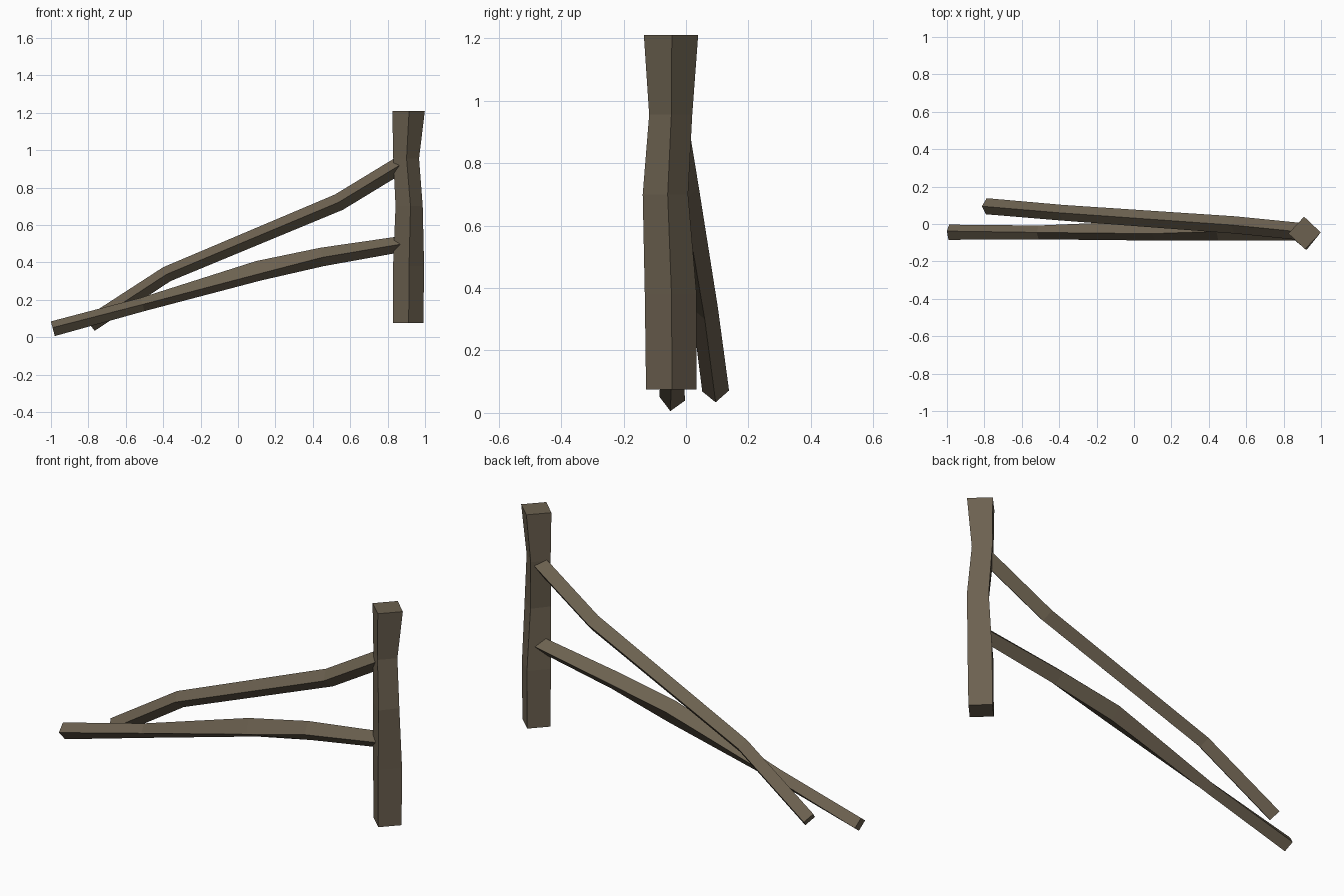
import bpy, bmesh, math
from mathutils import Vector

if "Cube" in bpy.data.objects:
    bpy.data.objects.remove(bpy.data.objects["Cube"])

wood = bpy.data.materials.new("weathered brown wood")
wood.diffuse_color = (0.15, 0.12, 0.08, 1)
wood.use_nodes = True
wood.node_tree.nodes["Principled BSDF"].inputs["Base Color"].default_value = wood.diffuse_color


def timber(name, sections, ref):
    """Four-sided beam with diamond section; sections = (x, y, z, radius, twist)."""
    bm = bmesh.new()
    pts = [Vector(s[:3]) for s in sections]
    rings = []
    for i, (p, s) in enumerate(zip(pts, sections)):
        t = Vector()
        if i > 0:
            t += (p - pts[i - 1]).normalized()
        if i < len(pts) - 1:
            t += (pts[i + 1] - p).normalized()
        t.normalize()
        if ref.z == 0 and abs(t.z) > 0.9:
            t = Vector((0, 0, 1))          # upright post keeps level rings
        side = (ref - t * ref.dot(t)).normalized()
        up = t.cross(side)
        ring = []
        for k in range(4):
            a = k * math.pi / 2 + s[4]
            ring.append(bm.verts.new(p + (side * math.cos(a) + up * math.sin(a)) * s[3]))
        rings.append(ring)
    for a, b in zip(rings, rings[1:]):
        for k in range(4):
            n = (k + 1) % 4
            bm.faces.new((a[k], a[n], b[n], b[k]))
    bm.faces.new(rings[0][::-1])
    bm.faces.new(rings[-1])
    bmesh.ops.recalc_face_normals(bm, faces=bm.faces)
    me = bpy.data.meshes.new(name)
    bm.to_mesh(me)
    bm.free()
    me.materials.append(wood)
    ob = bpy.data.objects.new(name, me)
    bpy.context.collection.objects.link(ob)
    return ob


Y = Vector((0, 1, 0))

# Upright post
timber("post", [
    (0.910, -0.047, 0.075, 0.081, 0.03),
    (0.912, -0.049, 0.38, 0.083, 0.03),
    (0.915, -0.066, 0.70, 0.073, 0.10),
    (0.899, -0.049, 0.955, 0.069, 0.03),
    (0.912, -0.048, 1.21, 0.087, 0.03)], Y)

# Upper sloping rail
timber("upper_rail", [
    (-0.790, 0.095, 0.070, 0.043, 0),
    (-0.380, 0.060, 0.337, 0.042, 0),
    (0.540, -0.005, 0.722, 0.046, 0),
    (0.890, -0.040, 0.935, 0.046, 0)], Y)

# Lower sloping rail
timber("lower_rail", [
    (-0.990, -0.044, 0.045, 0.041, -0.15),
    (-0.510, -0.045, 0.175, 0.037, 0),
    (0.110, -0.035, 0.355, 0.056, 0.3),
    (0.450, -0.037, 0.429, 0.050, 0.05),
    (0.900, -0.045, 0.502, 0.042, 0)], Y)
